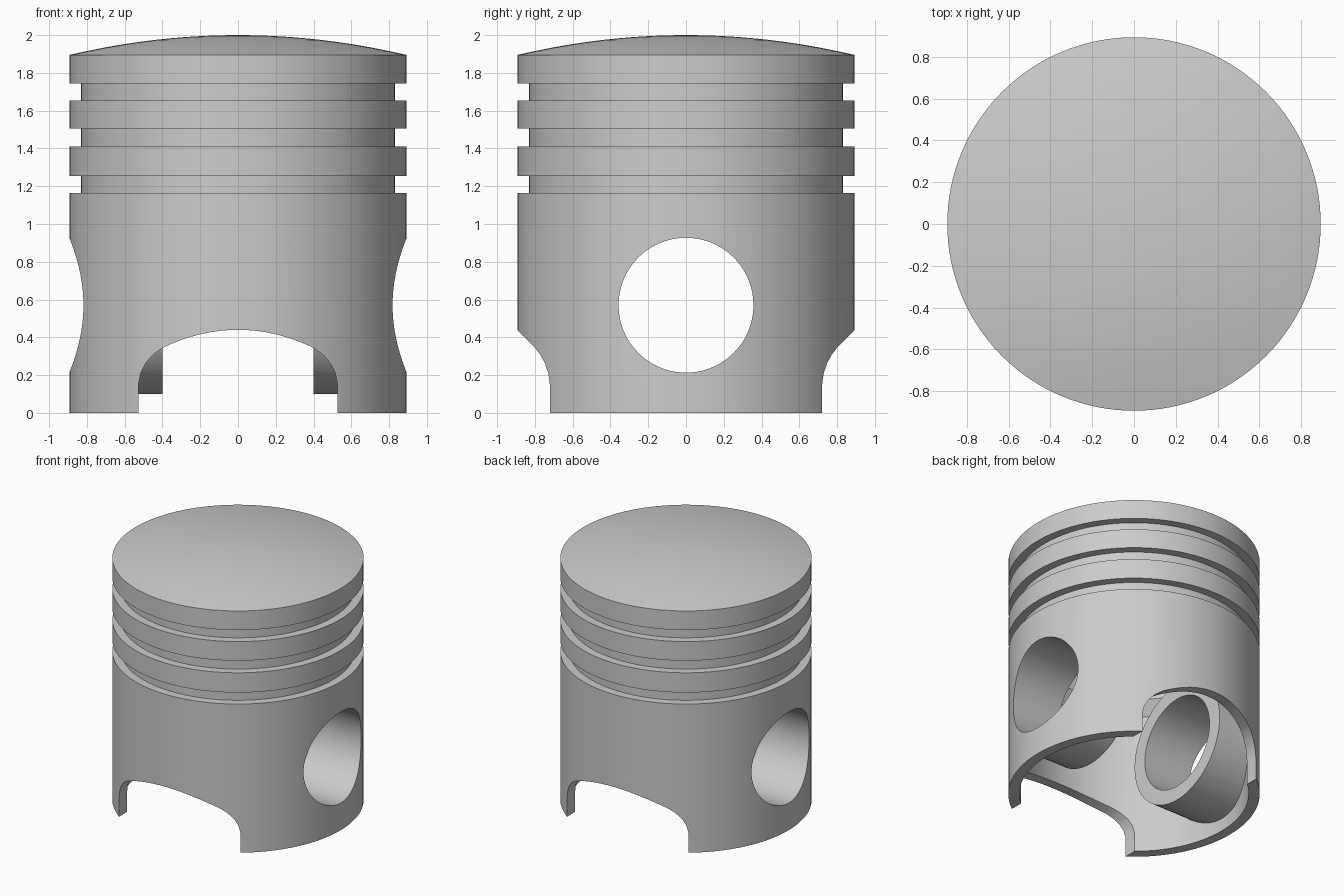
import bpy, bmesh, math
from mathutils import Matrix

if "Cube" in bpy.data.objects:
    bpy.data.objects.remove(bpy.data.objects["Cube"])

R, R_GROOVE, R_IN = 0.893, 0.83, 0.815
RIM, TOP = 1.895, 2.0
PIN_Z, PIN_R, BOSS_R = 0.57, 0.357, 0.47


def to_object(name, bm):
    bmesh.ops.recalc_face_normals(bm, faces=bm.faces)
    mesh = bpy.data.meshes.new(name)
    bm.to_mesh(mesh)
    bm.free()
    ob = bpy.data.objects.new(name, mesh)
    bpy.context.collection.objects.link(ob)
    return ob


def lathe(name, profile, steps=128):
    bm = bmesh.new()
    vs = [bm.verts.new((r, 0, z)) for r, z in profile]
    es = [bm.edges.new(p) for p in zip(vs, vs[1:])]
    bmesh.ops.spin(bm, geom=vs + es, cent=(0, 0, 0), axis=(0, 0, 1),
                   angle=math.tau, steps=steps)
    bmesh.ops.remove_doubles(bm, verts=bm.verts, dist=1e-5)
    return to_object(name, bm)


def x_cylinder(name, radius, x0, x1, steps=96):
    bm = bmesh.new()
    mat = Matrix.Translation(((x0 + x1) / 2, 0, PIN_Z)) @ Matrix.Rotation(math.pi / 2, 4, 'Y')
    bmesh.ops.create_cone(bm, cap_ends=True, segments=steps, radius1=radius,
                          radius2=radius, depth=x1 - x0, matrix=mat)
    return to_object(name, bm)


def boolean(ob, other, op):
    mod = ob.modifiers.new(op, 'BOOLEAN')
    mod.object, mod.operation, mod.solver = other, op, 'EXACT'
    bpy.context.view_layer.objects.active = ob
    bpy.ops.object.modifier_apply(modifier=mod.name)
    bpy.data.objects.remove(other)


# Body: domed crown, three ring grooves, hollow skirt
dome = [(R * i / 10, TOP - (TOP - RIM) * (i / 10) ** 2) for i in range(11)]
grooves = []
for hi, lo in ((1.745, 1.655), (1.505, 1.41), (1.255, 1.165)):
    grooves += [(R, hi), (R_GROOVE, hi), (R_GROOVE, lo), (R, lo)]
inside = [(R, 0), (R_IN, 0), (R_IN, 1.1), (0.74, 1.2), (0.74, 1.7), (0, 1.8)]
piston = lathe("piston", dome + grooves + inside)

# Arched skirt cutouts, front and back
half = [(0.4 * i / 8, 0.44 - 0.6 * (0.4 * i / 8) ** 2) for i in range(9)]
half += [(0.45, 0.308), (0.49, 0.262), (0.515, 0.21), (0.527, 0.15), (0.527, -0.1)]
outline = half + [(-x, z) for x, z in reversed(half[1:])]
bm = bmesh.new()
face = bm.faces.new([bm.verts.new((x, -1.2, z)) for x, z in outline])
ext = bmesh.ops.extrude_face_region(bm, geom=[face])
bmesh.ops.translate(bm, vec=(0, 2.4, 0),
                    verts=[v for v in ext['geom'] if isinstance(v, bmesh.types.BMVert)])
boolean(piston, to_object("skirt_cutter", bm), 'DIFFERENCE')

# Pin bosses, trimmed to stay inside the skirt wall
for side in (-1, 1):
    x0, x1 = sorted((side * 0.4, side * 1.0))
    boss = x_cylinder("pin_boss", BOSS_R, x0, x1)
    core = lathe("boss_trim", [(0, -0.2), (0.855, -0.2), (0.855, 1.5), (0, 1.5)])
    boolean(boss, core, 'INTERSECT')
    boolean(piston, boss, 'UNION')

# Pin hole through both bosses
boolean(piston, x_cylinder("pin_cutter", PIN_R, -1.2, 1.2), 'DIFFERENCE')

bpy.ops.object.select_all(action='DESELECT')
piston.select_set(True)
bpy.context.view_layer.objects.active = piston
bpy.ops.object.shade_smooth_by_angle(angle=math.radians(30))
